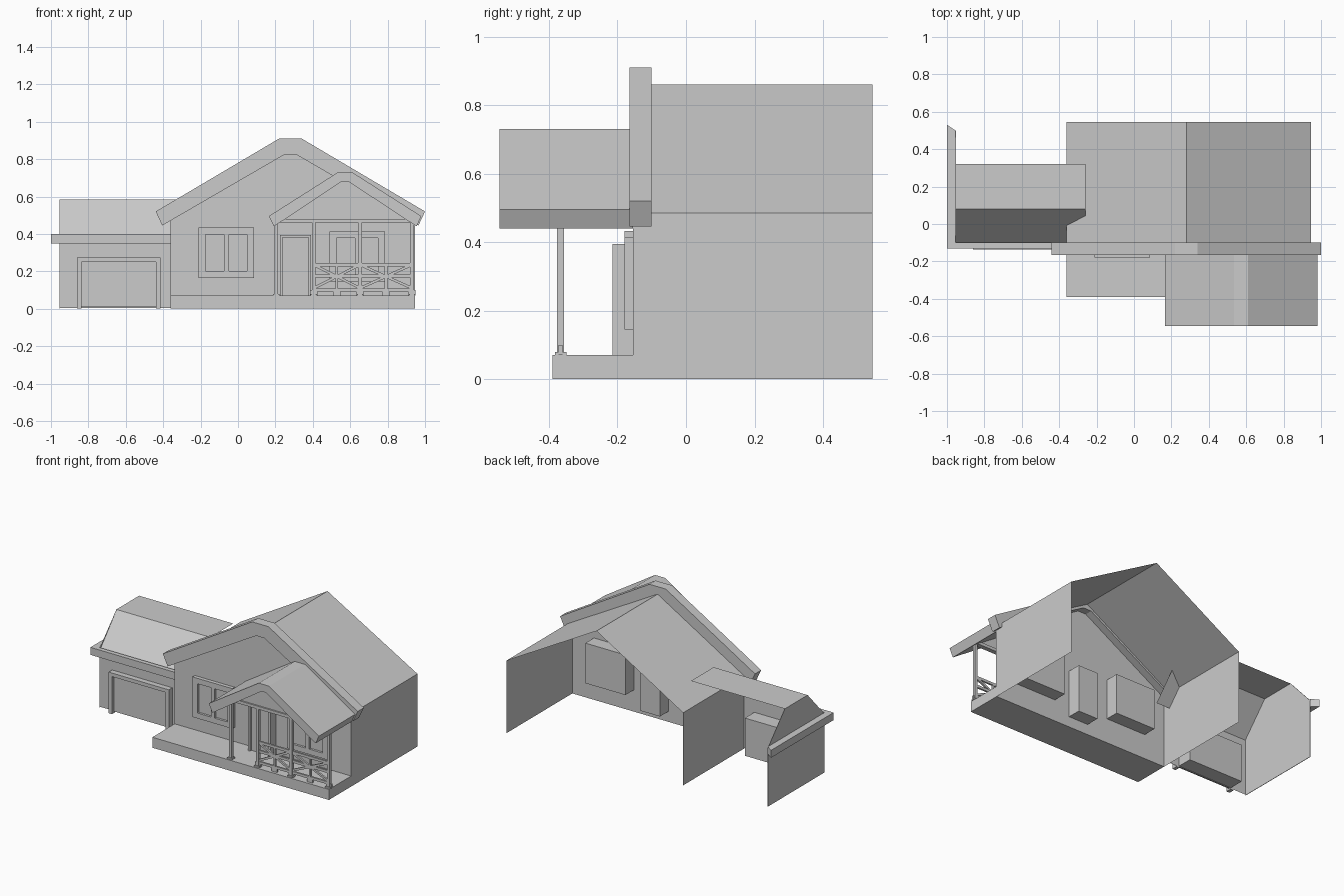
import bpy, bmesh, math
from mathutils import Vector

cube = bpy.data.objects.get("Cube")
if cube:
    bpy.data.objects.remove(cube, do_unlink=True)

grey = bpy.data.materials.new("plain grey")
grey.use_nodes = True
tone = (0.6, 0.6, 0.6, 1)
grey.diffuse_color = tone
grey.node_tree.nodes["Principled BSDF"].inputs["Base Color"].default_value = tone


def finish(name, bm):
    mesh = bpy.data.meshes.new(name)
    bm.to_mesh(mesh)
    bm.free()
    mesh.materials.append(grey)
    obj = bpy.data.objects.new(name, mesh)
    bpy.context.collection.objects.link(obj)
    return obj


def place(p, axis, d):
    u, v = p
    return {"x": (d, u, v), "y": (u, d, v), "z": (u, v, d)}[axis]


def prism(name, pts, axis, a, b):
    """Closed outline pushed from a to b along an axis."""
    bm = bmesh.new()
    ends = [[bm.verts.new(place(p, axis, d)) for p in pts] for d in (a, b)]
    for ring in ends:
        bm.faces.new(ring)
    n = len(pts)
    for i in range(n):
        j = (i + 1) % n
        bm.faces.new((ends[0][i], ends[0][j], ends[1][j], ends[1][i]))
    bmesh.ops.recalc_face_normals(bm, faces=bm.faces)
    return finish(name, bm)


def sheet(name, pts, axis, a, b):
    """Open profile swept from a to b, making a thin shell."""
    bm = bmesh.new()
    rows = [[bm.verts.new(place(p, axis, d)) for p in pts] for d in (a, b)]
    for i in range(len(pts) - 1):
        bm.faces.new((rows[0][i], rows[0][i + 1], rows[1][i + 1], rows[1][i]))
    return finish(name, bm)


def box(name, x, y, z):
    return prism(name, [(x[0], z[0]), (x[1], z[0]), (x[1], z[1]), (x[0], z[1])], "y", *y)


def bar(name, p, q, y, width):
    """Flat strip between two (x, z) points."""
    p, q = Vector(p), Vector(q)
    side = (q - p).orthogonal().normalized() * width / 2
    return prism(name, [p + side, q + side, q - side, p - side], "y", y - 0.006, y + 0.006)


def frame(name, x, y, z, w, sill=True):
    """Rectangular surround; w is the border width."""
    low = z[0] + w if sill else z[0]
    for side, xs in (("left", (x[1] - w, x[1])), ("right", (x[0], x[0] + w))):
        box(f"{name}_{side}", xs, y, z)
    box(name + "_head", (x[0] + w, x[1] - w), y, (z[1] - w, z[1]))
    if sill:
        box(name + "_sill", (x[0] + w, x[1] - w), y, (z[0], low))


# Main house shell, open at the back
FRONT, BACK, EAVE = -0.155, 0.545, 0.485
L, R, RIDGE = -0.36, 0.945, 0.28
profile = [(L, 0), (L, EAVE), (RIDGE, 0.86), (R, EAVE), (R, 0)]
sheet("house_walls_and_roof", profile, "y", FRONT, BACK)
prism("house_front_wall", profile, "y", FRONT, FRONT + 0.005)

# Thick gable trim
prism("main_gable_trim",
      [(-0.44, 0.52), (-0.405, 0.445), (0.25, 0.825), (0.31, 0.825),
       (0.965, 0.445), (1.0, 0.52), (0.34, 0.91), (0.22, 0.91)],
      "y", -0.165, -0.10)

# Porch deck, roof and gable
box("porch_deck", (L, R), (-0.39, FRONT), (0, 0.07))
prism("porch_roof",
      [(0.165, 0.495), (0.192, 0.44), (0.555, 0.68), (0.59, 0.68),
       (0.955, 0.44), (0.98, 0.495), (0.61, 0.73), (0.535, 0.73)],
      "y", -0.545, FRONT)
prism("porch_gable_panel", [(0.23, 0.475), (0.92, 0.475), (0.59, 0.68), (0.555, 0.68)],
      "y", -0.37, -0.36)
box("porch_beam", (0.2, 0.94), (-0.38, -0.35), (0.46, 0.48))

# Porch posts with foot plates
RAIL_Y = -0.366
posts = (0.205, 0.405, 0.652, 0.93)
for x in posts:
    box("porch_post", (x - 0.01, x + 0.01), (-0.376, -0.356), (0.07, 0.47))
    box("porch_post_foot", (x - 0.017, x + 0.017), (-0.383, -0.349), (0.07, 0.08))

# Crossed railings in the two right-hand bays
for a, b in zip(posts[1:], posts[2:]):
    mid = (a + b) / 2
    for z in (0.1, 0.175, 0.235):
        bar("porch_rail", (a, z), (b, z), RAIL_Y, 0.017)
    bar("railing_middle", (mid, 0.1), (mid, 0.24), RAIL_Y, 0.014)
    bar("railing_cross_up", (a, 0.11), (b, 0.235), RAIL_Y, 0.014)
    bar("railing_cross_down", (a, 0.235), (b, 0.11), RAIL_Y, 0.014)
    for x in (a, mid, b):
        box("railing_foot", (x - 0.02, x + 0.02), (-0.372, -0.36), (0.07, 0.1))

# Front windows: surround, middle bar, paired sashes and the inner box
for name, x, z in (("left_window", 0.49, 0.145), ("right_window", -0.21, 0.165)):
    xs, zs = (x, x + 0.295), (z, z + 0.268)
    frame(name + "_frame", xs, (-0.18, FRONT), zs, 0.036)
    box(name + "_mullion", (x + 0.136, x + 0.162), (-0.18, FRONT), (z + 0.036, z + 0.232))
    box(name + "_box", xs, (-0.165, -0.06), zs)

# Front door
frame("front_door_frame", (0.225, 0.39), (-0.215, FRONT), (0.07, 0.395), 0.013, False)
box("front_door", (0.235, 0.38), (-0.2, -0.06), (0.07, 0.385))

# Garage: shell, end gable and eaves
G0, G1 = -0.955, -0.26
sheet("garage_roof", [(-0.10, 0.38), (0.08, 0.585), (0.32, 0.585)], "x", G1, G0)
sheet("garage_front_wall", [(-0.10, 0.005), (-0.10, 0.40)], "x", L, G0)
prism("garage_end_wall",
      [(-0.10, 0), (-0.10, 0.39), (0.08, 0.585), (0.32, 0.585), (0.50, 0.39), (0.50, 0)],
      "x", G0, G0 + 0.003)
prism("garage_eaves",
      [(L, -0.13), (-1.0, -0.13), (-1.0, 0.53), (G0, 0.50), (G0, -0.10), (L, -0.10)],
      "z", 0.35, 0.40)

# Garage door
frame("garage_door_frame", (-0.86, -0.415), (-0.137, -0.10), (0, 0.275), 0.024, False)
box("garage_door", (-0.84, -0.435), (-0.115, 0.0), (0.01, 0.262))
